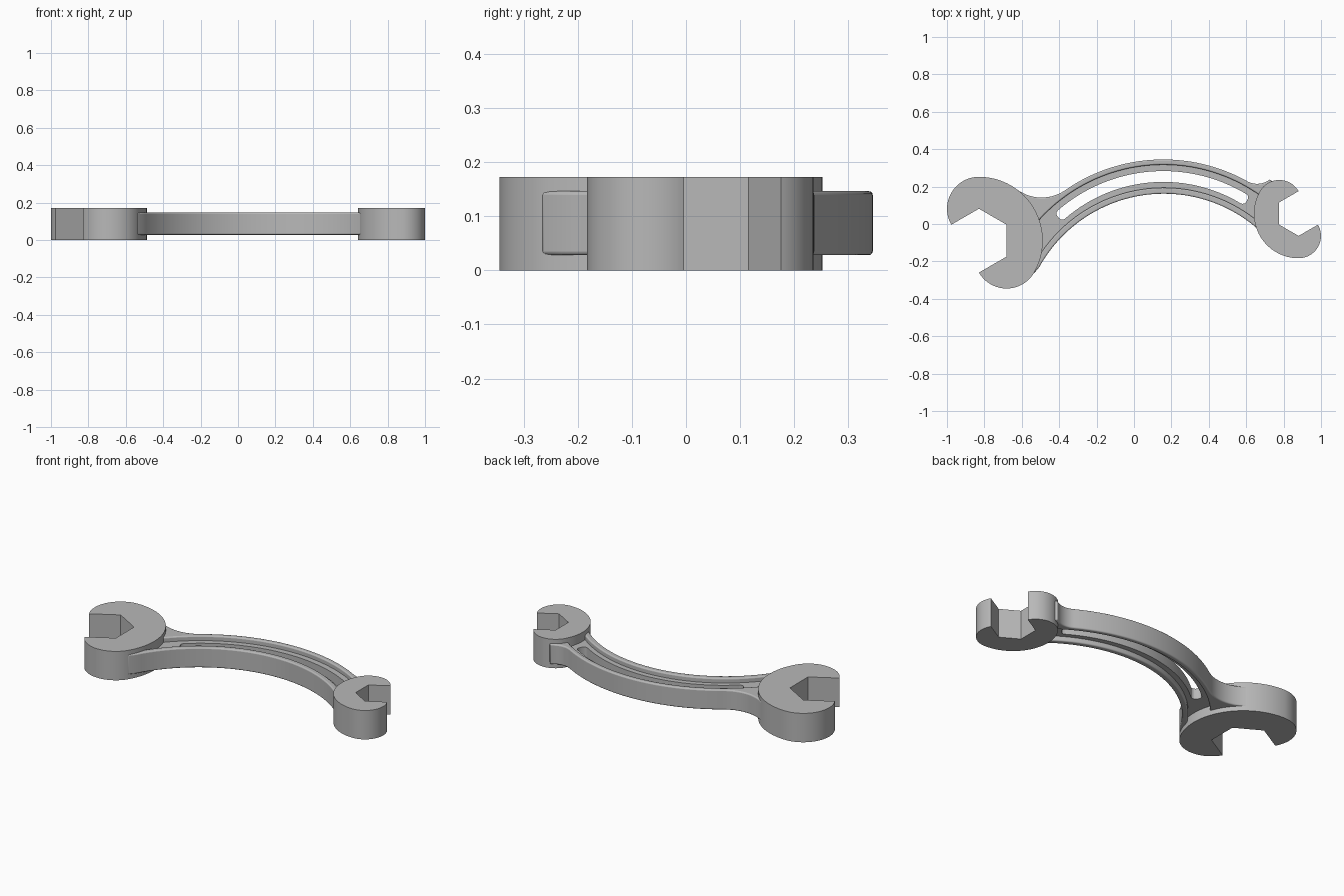
import bpy, bmesh
from math import cos, sin, radians, degrees, atan2, acos
from mathutils import Vector

cube = bpy.data.objects.get("Cube")
if cube:
    bpy.data.objects.remove(cube, do_unlink=True)

steel = bpy.data.materials.new("steel grey")
steel.use_nodes = True
GREY = (0.48, 0.48, 0.48, 1)
steel.diffuse_color = GREY
steel.node_tree.nodes["Principled BSDF"].inputs["Base Color"].default_value = GREY


def polar(c, r, deg):
    return Vector(c) + r * Vector((cos(radians(deg)), sin(radians(deg))))


def arc(c, r, a, b, n=32):
    return [polar(c, r, a + (b - a) * i / n) for i in range(n + 1)]


def heading(a, b):
    d = Vector(b) - Vector(a)
    return degrees(atan2(d.y, d.x))


def prism(name, outline, z0, z1, bevel=0):
    """Extrude a flat outline between two heights."""
    bm = bmesh.new()
    face = bm.faces.new([bm.verts.new((p.x, p.y, z0)) for p in outline])
    top = bmesh.ops.extrude_face_region(bm, geom=[face])["geom"]
    bmesh.ops.translate(bm, vec=(0, 0, z1 - z0),
                        verts=[v for v in top if isinstance(v, bmesh.types.BMVert)])
    bmesh.ops.remove_doubles(bm, verts=bm.verts, dist=0.0005)
    bmesh.ops.recalc_face_normals(bm, faces=bm.faces)
    mesh = bpy.data.meshes.new(name)
    bm.to_mesh(mesh)
    bm.free()
    mesh.materials.append(steel)
    ob = bpy.data.objects.new(name, mesh)
    bpy.context.collection.objects.link(ob)
    if bevel:
        mod = ob.modifiers.new("soft edges", "BEVEL")
        mod.width, mod.segments, mod.limit_method = bevel, 3, "ANGLE"
        mod.angle_limit = radians(50)
    return ob


def smooth(ob):
    bpy.ops.object.select_all(action="DESELECT")
    ob.select_set(True)
    bpy.context.view_layer.objects.active = ob
    bpy.ops.object.shade_smooth_by_angle(angle=radians(28))


def head(name, c, s, turn):
    """Open jaw: hexagonal mouth, two round lobes and a tangent back arc."""
    low, high = polar(c, s, turn - 30), polar(c, s, turn + 90)
    outline = (arc(low, s, turn - 150, turn - 30)
               + arc(c, 2 * s, turn - 30, turn + 90)[1:]
               + arc(high, s, turn + 90, turn + 210)[1:]
               + [high, polar(c, s, turn + 30), low])
    smooth(prism(name, outline, 0, 0.172))


def fillet(c1, r1, c2, r2, r, side):
    """Centre of a circle of radius r touching two circles from outside."""
    d = (Vector(c2) - Vector(c1)).length
    a, b = r1 + r, r2 + r
    return polar(c1, a, heading(c1, c2) + side * degrees(acos((a * a + d * d - b * b) / (2 * a * d))))


# Jaw heads
BIG, BIG_S = (-0.829, -0.089), 0.1706
SMALL, SMALL_S = (0.88, 0.056), 0.1195
head("large_jaw", BIG, BIG_S, 0)
head("small_jaw", SMALL, SMALL_S, 180)

# Curved handle: raised outer rim blended into both heads
MID, OUT = (0.157, -0.577), 0.922
INNER = (0.16, -0.6)
Z0, Z1 = 0.028, 0.146
R1, R2 = 0.22, 0.108
f1 = fillet(BIG, 2 * BIG_S, MID, OUT, R1, 1)
f2 = fillet(SMALL, 2 * SMALL_S, MID, OUT, R2, -1)
rim = ([polar(BIG, 1.7 * BIG_S, heading(BIG, f1))]
       + arc(f1, R1, heading(f1, BIG) % 360, heading(f1, MID) % 360, 16)
       + arc(MID, OUT, heading(MID, f1), heading(MID, f2), 48)
       + arc(f2, R2, heading(f2, MID) % 360, heading(f2, SMALL) % 360, 16)
       + [polar(SMALL, 1.7 * SMALL_S, heading(SMALL, f2))]
       + arc(MID, 0.894, 52, 141, 48))
smooth(prism("outer_rim", rim, Z0, Z1, 0.007))

# Raised inner rim, running tangent into the large jaw
rim = (arc(INNER, 0.762, 47, 151, 48)
       + [Vector((-0.538, -0.268)), Vector((-0.58, -0.22))]
       + arc(INNER, 0.794, 149, 49, 48))
smooth(prism("inner_rim", rim, Z0, Z1, 0.007))

# Thin web between the rims, pierced by a long curved slot
web = prism("handle_web", arc(MID, 0.91, 50.5, 149, 48) + arc(MID, 0.77, 149, 50.5, 48), 0.056, 0.118)
slot = prism("slot_cutter", arc(MID, 0.86, 57.5, 132.5, 48) + arc(MID, 0.802, 132.5, 57.5, 48),
             -0.1, 0.3, 0.022)
slot.hide_render = True
cut = web.modifiers.new("slot", "BOOLEAN")
cut.operation, cut.solver, cut.object = "DIFFERENCE", "EXACT", slot
bpy.context.view_layer.objects.active = web
bpy.ops.object.modifier_apply(modifier=cut.name)
bpy.data.objects.remove(slot, do_unlink=True)
smooth(web)
